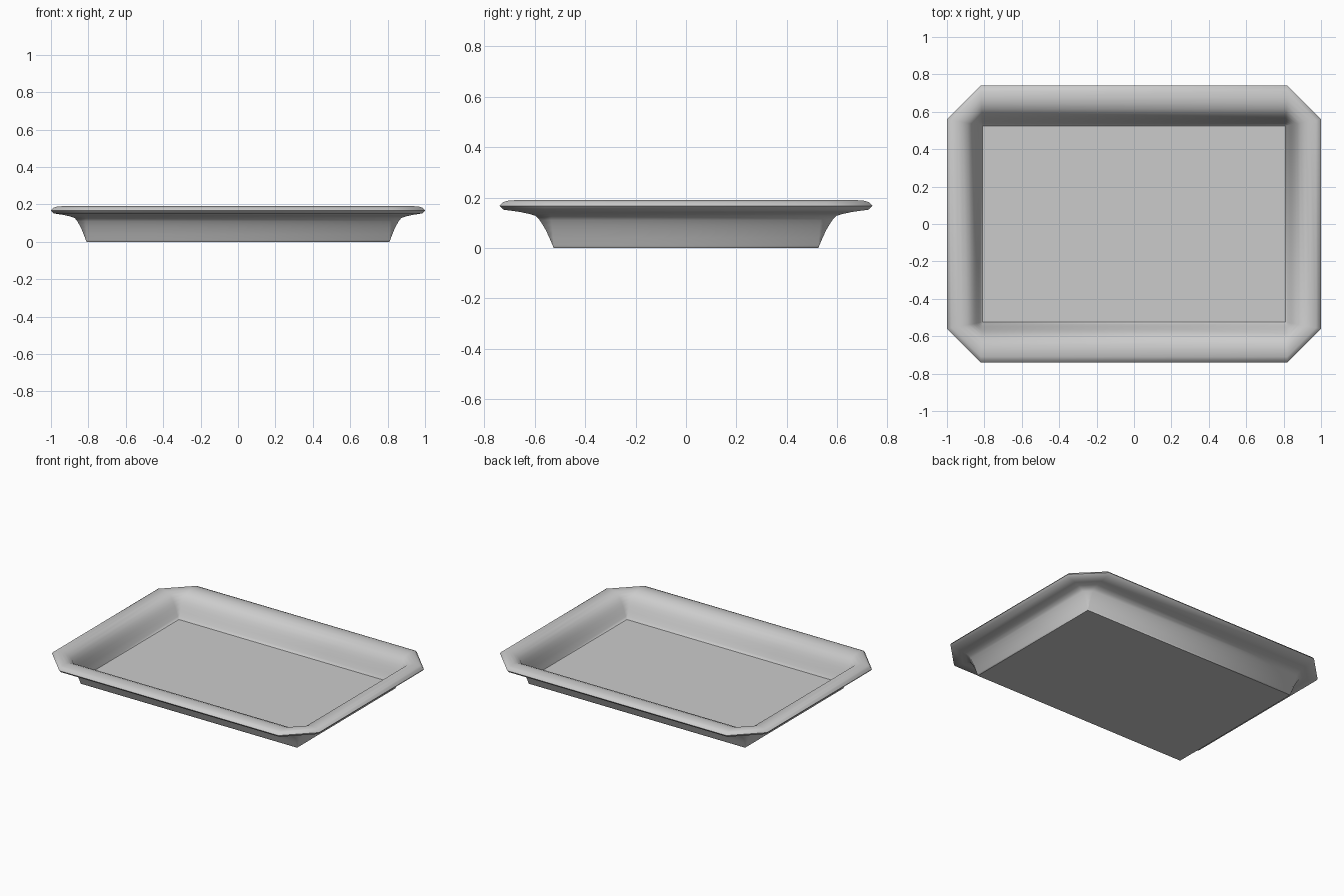
import bpy, bmesh

if "Cube" in bpy.data.objects:
    bpy.data.objects.remove(bpy.data.objects["Cube"])

# Closed wall profile from underside to rim to inner floor: (flare 0..1, height)
PROFILE = [(0.0, 0.0), (0.02, 0.01), (0.08, 0.04), (0.145, 0.07), (0.2, 0.09), (0.26, 0.11),
           (0.33, 0.127), (0.45, 0.135), (0.63, 0.143), (0.93, 0.152),
           (1.0, 0.167), (0.94, 0.181), (0.86, 0.187), (0.7, 0.19),
           (0.56, 0.186), (0.42, 0.174), (0.32, 0.157), (0.24, 0.134),
           (0.18, 0.11), (0.11, 0.078), (0.05, 0.05), (0.0, 0.033)]


def ring(bm, t, z):
    """Rectangle at t = 0 that opens to a chamfered rectangle at t = 1."""
    ax, ay = 0.81 + 0.19 * t, 0.525 + 0.035 * t   # end of a short side
    bx, by = 0.81 + 0.01 * t, 0.525 + 0.215 * t   # end of a long side
    pts = [(ax, -ay), (ax, ay), (bx, by), (-bx, by),
           (-ax, ay), (-ax, -ay), (-bx, -by), (bx, -by)]
    return [bm.verts.new((x, y, z)) for x, y in pts]


# Tray shell: loft the rings, then close the underside and the floor
bm = bmesh.new()
rings = [ring(bm, t, z) for t, z in PROFILE]
for lo, hi in zip(rings, rings[1:]):
    for i in range(8):
        j = (i + 1) % 8
        bm.faces.new((lo[i], lo[j], hi[j], hi[i]))
bm.faces.new(rings[0][::-1])
bm.faces.new(rings[-1])
bmesh.ops.remove_doubles(bm, verts=bm.verts[:], dist=0.0005)
bmesh.ops.recalc_face_normals(bm, faces=bm.faces[:])
mesh = bpy.data.meshes.new("tray")
bm.to_mesh(mesh)
bm.free()

tray = bpy.data.objects.new("tray", mesh)
bpy.context.collection.objects.link(tray)
bpy.context.view_layer.objects.active = tray
tray.select_set(True)
bpy.ops.object.shade_smooth_by_angle(angle=0.9)
